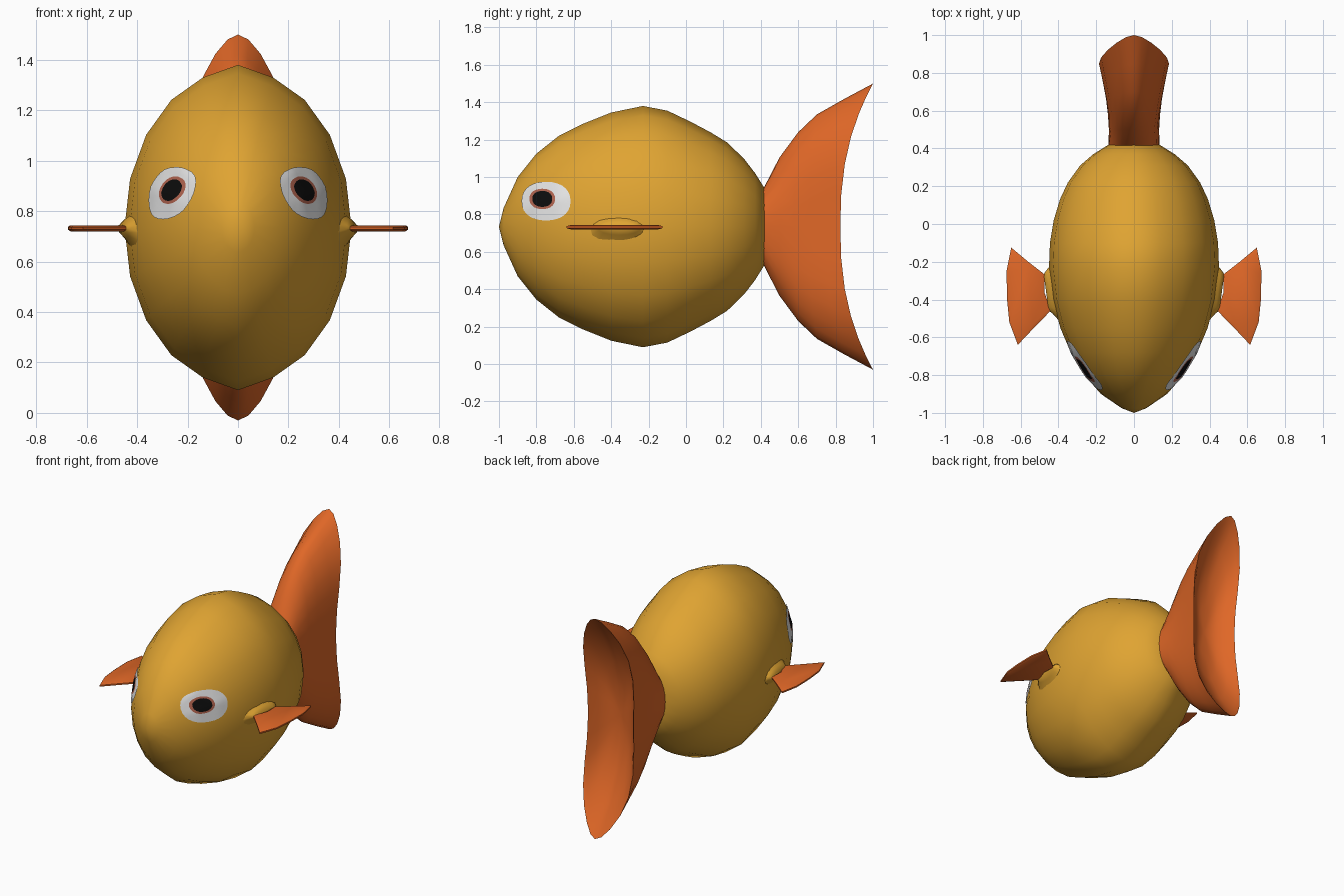
import bpy, bmesh, math
from mathutils import Vector
from mathutils.bvhtree import BVHTree

if "Cube" in bpy.data.objects:
    bpy.data.objects.remove(bpy.data.objects["Cube"])

ZC = 0.735   # height of the fish's centre line
N = 20       # sides of the body


def material(name, rgb):
    m = bpy.data.materials.new(name)
    m.diffuse_color = (*rgb, 1)
    m.use_nodes = True
    m.node_tree.nodes["Principled BSDF"].inputs["Base Color"].default_value = m.diffuse_color
    return m


GOLD = material("gold", (0.74, 0.37, 0.032))
ORANGE = material("orange", (0.74, 0.135, 0.02))
WHITE = material("white", (0.80, 0.80, 0.80))
RUST = material("rust", (0.45, 0.13, 0.08))
BLACK = material("black", (0.004, 0.004, 0.004))


def loft(rings, cap_start=False, cap_end=False):
    """Join equally long closed rings of points with quads."""
    bm = bmesh.new()
    vs = [[bm.verts.new(p) for p in r] for r in rings]
    for a, b in zip(vs, vs[1:]):
        n = len(a)
        for i in range(n):
            j = (i + 1) % n
            bm.faces.new((a[i], a[j], b[j], b[i]))
    if cap_start:
        bm.faces.new(vs[0])
    if cap_end:
        bm.faces.new(vs[-1])
    bmesh.ops.remove_doubles(bm, verts=bm.verts, dist=1e-5)
    bmesh.ops.recalc_face_normals(bm, faces=bm.faces)
    return bm


def finish(bm, name, mats, angle=50):
    me = bpy.data.meshes.new(name)
    bm.to_mesh(me)
    bm.free()
    ob = bpy.data.objects.new(name, me)
    bpy.context.collection.objects.link(ob)
    for m in mats:
        me.materials.append(m)
    bpy.ops.object.select_all(action='DESELECT')
    ob.select_set(True)
    bpy.context.view_layer.objects.active = ob
    bpy.ops.object.shade_smooth_by_angle(angle=math.radians(angle))
    return ob


# Body: rings of (y, half width, half height) from nose to tail root
BODY = [(-1.0, 0, 0), (-0.975, 0.065, 0.10), (-0.9, 0.175, 0.265), (-0.8, 0.262, 0.39),
        (-0.68, 0.335, 0.485), (-0.55, 0.39, 0.55), (-0.4, 0.43, 0.61), (-0.23, 0.45, 0.645),
        (-0.1, 0.445, 0.62), (0.02, 0.425, 0.563), (0.13, 0.392, 0.505), (0.22, 0.35, 0.45),
        (0.31, 0.285, 0.363), (0.37, 0.215, 0.285), (0.42, 0.135, 0.205)]


def body_ring(y, w, h):
    pts = []
    for i in range(N):
        t = 2 * math.pi * i / N
        k = 1.0 if i % (N // 2) == 0 else 0.97   # slight ridge on back and belly
        pts.append((w * math.sin(t), y, ZC + k * h * math.cos(t)))
    return pts


body_bm = loft([body_ring(*r) for r in BODY], cap_end=True)
tree = BVHTree.FromBMesh(body_bm)
finish(body_bm, "body", [GOLD])

# Tail: flared tube, pointed at top and bottom, with a cupped rear face
# (y at tip, y at middle, half width, half height, bulge)
TAIL = [(0.415, 0.415, 0.135, 0.205, 0), (0.50, 0.50, 0.133, 0.37, 0.02),
        (0.60, 0.58, 0.138, 0.505, 0.06), (0.70, 0.66, 0.147, 0.60, 0.10),
        (0.85, 0.75, 0.162, 0.685, 0.15), (1.0, 0.825, 0.175, 0.765, 0.20)]


def tail_ring(yt, ym, w, h, bulge, scale=1.0, push=0.0):
    pts = []
    for i in range(28):
        t = 2 * math.pi * i / 28
        s, c = math.sin(t), math.cos(t)
        x = w * s + bulge * s ** 3 * c * c
        y = ym + (yt - ym) * abs(c * scale) ** 2.4 - push
        pts.append((x * scale, y, ZC + h * c * scale))
    return pts


rim = TAIL[-1]
cup = [tail_ring(*rim, scale=s, push=p)
       for s, p in ((0.93, 0.012), (0.75, 0.05), (0.5, 0.085), (0.25, 0.1), (0.0, 0.105))]
finish(loft([tail_ring(*r) for r in TAIL] + cup), "tail_fin", [ORANGE], 60)

# Side fins: flat blade outlines (x, y), thinner at the edge, on a gold root
FIN = [(0.44, -0.458), (0.475, -0.36), (0.472, -0.268), (0.56, -0.20), (0.65, -0.125),
       (0.675, -0.25), (0.672, -0.40), (0.66, -0.52), (0.615, -0.64), (0.53, -0.55)]
centre = Vector((0.57, -0.37))


def fin_ring(scale, dz, side):
    pts = []
    for x, y in FIN:
        p = centre + (Vector((x, y)) - centre) * scale
        pts.append((side * p.x, p.y, 0.732 + dz))
    return pts


def root_ring(x0, x1, y0, y1, z0, z1, side):
    """Oval whose x slides from x0 at the front to x1 at the back."""
    pts = []
    for i in range(16):
        t = 2 * math.pi * i / 16
        f = 0.5 + 0.5 * math.cos(t)
        pts.append((side * (x0 + (x1 - x0) * f), y0 + (y1 - y0) * f,
                    (z0 + z1) / 2 + (z1 - z0) / 2 * math.sin(t)))
    return pts


def disc_centre(f):
    """Eye centre (y, z): whites sit a little behind and below the pupil."""
    return (-0.765 + 0.02 * f, 0.882 - 0.012 * f)


# Eye rings: (y radius, z radius, material of the band outside it)
EYE = [(0.0, 0.0, 0), (0.027, 0.022, 0), (0.053, 0.042, 1), (0.068, 0.054, 2),
       (0.09, 0.07, 2), (0.11, 0.086, 2), (0.13, 0.103, 2)]


def eye(name, side):
    bm = bmesh.new()
    prev = None
    for k, (ry, rz, _) in enumerate(EYE):
        cy, cz = disc_centre(max(0, k - 3) / 3)
        ring = []
        for i in range(28):
            t = 2 * math.pi * i / 28
            y = cy + ry * math.copysign(abs(math.cos(t)) ** 0.9, math.cos(t))
            z = cz + rz * math.copysign(abs(math.sin(t)) ** 0.9, math.sin(t))
            hit, nrm, _, _ = tree.ray_cast(Vector((side * 2, y, z)), Vector((-side, 0, 0)))
            if nrm.x * side < 0:
                nrm = -nrm
            ring.append(bm.verts.new(hit + nrm * 0.006))
        if prev:
            for i in range(28):
                j = (i + 1) % 28
                f = bm.faces.new((prev[i], prev[j], ring[j], ring[i]))
                f.material_index = EYE[k - 1][2]
        prev = ring
    bmesh.ops.remove_doubles(bm, verts=bm.verts, dist=1e-5)
    bm.normal_update()
    for f in bm.faces:                      # face outwards
        if f.normal.x * side < 0:
            f.normal_flip()
    finish(bm, name, [BLACK, RUST, WHITE])


for label, side in (("right", 1), ("left", -1)):
    blade = [fin_ring(0.9, -0.012, side), fin_ring(1.0, -0.005, side),
             fin_ring(1.0, 0.005, side), fin_ring(0.9, 0.012, side)]
    finish(loft(blade, True, True), label + "_side_fin", [ORANGE])
    root = [root_ring(0.39, 0.42, -0.52, -0.19, 0.63, 0.80, side),
            root_ring(0.43, 0.46, -0.475, -0.24, 0.69, 0.77, side),
            root_ring(0.452, 0.478, -0.458, -0.265, 0.715, 0.748, side)]
    finish(loft(root, True, True), label + "_fin_root", [GOLD])
    eye(label + "_eye", side)
